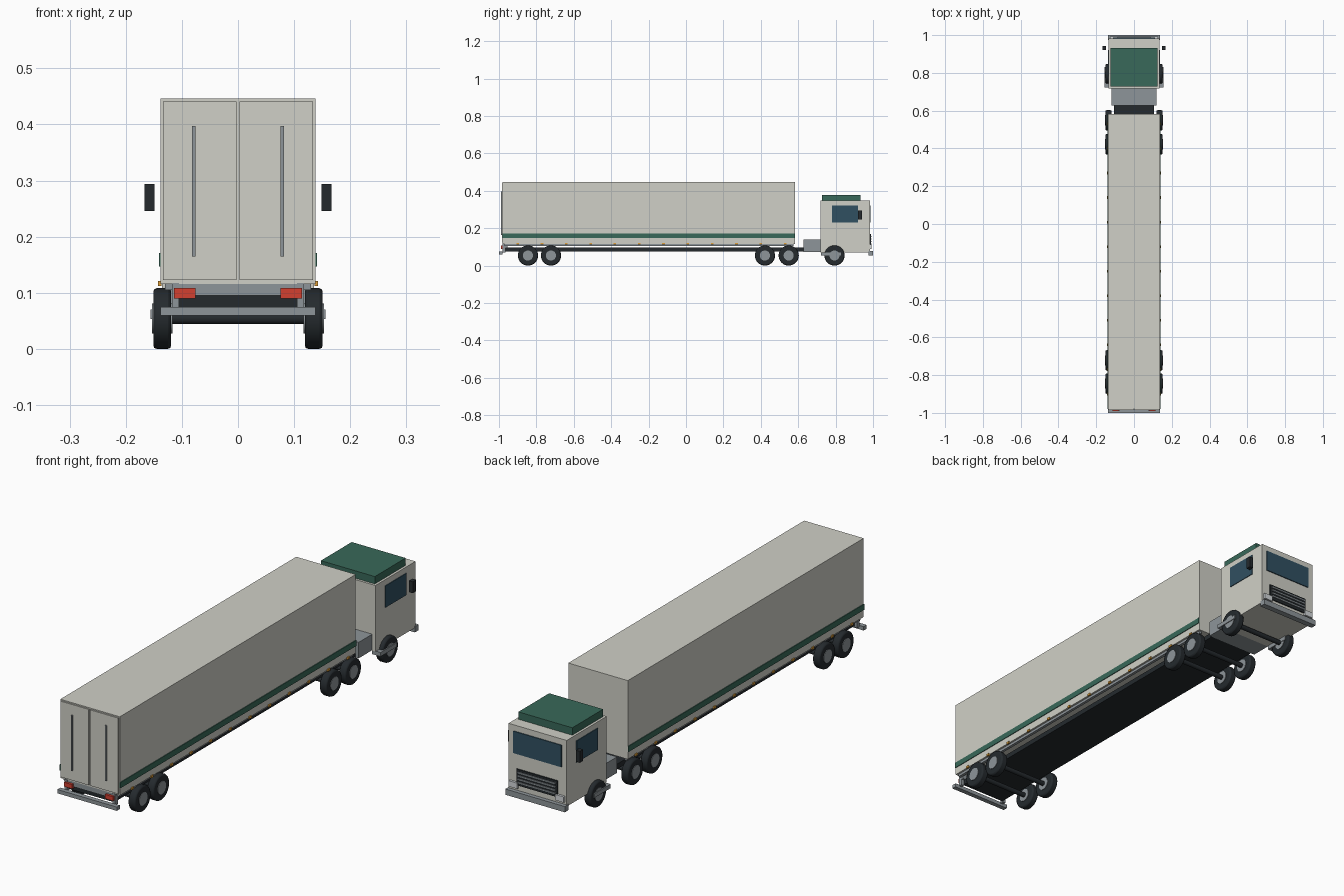
import bpy, math

if "Cube" in bpy.data.objects:
    bpy.data.objects.remove(bpy.data.objects["Cube"])

def mat(name, r, g, b):
    m = bpy.data.materials.new(name)
    m.diffuse_color = (r, g, b, 1)
    m.use_nodes = True
    m.node_tree.nodes["Principled BSDF"].inputs["Base Color"].default_value = m.diffuse_color
    return m

CREAM = mat("cream", 0.63, 0.63, 0.57)
GREEN = mat("green", 0.04, 0.14, 0.10)
DARK = mat("dark", 0.018, 0.023, 0.027)
STEEL = mat("steel", 0.27, 0.30, 0.32)
GLASS = mat("glass", 0.03, 0.08, 0.12)
RED = mat("red", 0.65, 0.05, 0.03)
AMBER = mat("amber", 0.75, 0.35, 0.04)
LAMP = mat("lamp", 0.65, 0.68, 0.70)

def box(name, x, y, z, m):
    """Box from (min, max) ranges."""
    bpy.ops.mesh.primitive_cube_add(
        size=1, location=[(a + b) / 2 for a, b in (x, y, z)])
    o = bpy.context.object
    o.name = name
    o.scale = [b - a for a, b in (x, y, z)]
    bpy.ops.object.transform_apply(location=False, rotation=False, scale=True)
    o.data.materials.append(m)
    return o

def pair(name, x, y, z, m):
    """The same box on both sides of the centre line."""
    box(name + "_right", x, y, z, m)
    box(name + "_left", (-x[1], -x[0]), y, z, m)

def cyl(name, x0, x1, y, z, r, m, bevel=0):
    """Cylinder lying along x."""
    bpy.ops.mesh.primitive_cylinder_add(
        vertices=32, radius=r, depth=x1 - x0, location=((x0 + x1) / 2, y, z),
        rotation=(0, math.pi / 2, 0))
    o = bpy.context.object
    o.name = name
    o.data.materials.append(m)
    if bevel:
        b = o.modifiers.new("shoulder", 'BEVEL')
        b.width, b.segments = bevel, 2
        b.limit_method, b.angle_limit = 'ANGLE', math.radians(40)
    bpy.ops.object.shade_smooth_by_angle(angle=math.radians(30))

# Trailer body with stripe and lower rails
box("trailer_body", (-.138, .138), (-.98, .583), (.116, .446), CREAM)
pair("trailer_stripe", (.137, .141), (-.98, .583), (.147, .171), GREEN)
pair("lower_rail", (.118, .13), (-.97, .575), (.105, .117), STEEL)
for i in range(12):
    y = -.9 + .13 * i
    pair(f"side_marker_{i}", (.136, .143), (y - .007, y + .007), (.112, .121), AMBER)

# Rear doors and lock bars
pair("rear_door", (.003, .134), (-.985, -.978), (.123, .441), CREAM)
pair("door_lock_bar", (.076, .082), (-.99, -.983), (.165, .397), STEEL)

# Chassis and rear end
box("chassis", (-.105, .105), (-.97, .635), (.075, .096), DARK)
box("rear_crossbeam", (-.118, .118), (-.98, -.955), (.095, .117), STEEL)
pair("bumper_bracket", (.105, .118), (-.982, -.965), (.07, .117), STEEL)
box("rear_bumper", (-.138, .138), (-1, -.98), (.059, .075), STEEL)
pair("tail_light", (.076, .114), (-.99, -.975), (.09, .108), RED)

# Axles and wheels
for i, y in enumerate((-.845, -.722, .422, .549, .794)):
    cyl(f"axle_{i}", -.125, .125, y, .054, .010, DARK)
    for side, s in (("right", 1), ("left", -1)):
        a, b = sorted((s * .119, s * .151))
        cyl(f"tyre_{i}_{side}", a, b, y, .054, .054, DARK, .006)
        a, b = sorted((s * .117, s * .153))
        cyl(f"hub_{i}_{side}", a, b, y, .054, .027, STEEL)

# Cab and roof deflector
box("cab", (-.135, .135), (.718, .983), (.07, .347), CREAM)
box("roof_deflector", (-.125, .125), (.728, .932), (.346, .378), GREEN)
box("rear_deck", (-.12, .12), (.628, .72), (.072, .139), STEEL)
box("windscreen", (-.112, .112), (.98, .987), (.23, .322), GLASS)
pair("side_window", (.13, .138), (.78, .92), (.231, .322), GLASS)
pair("mirror", (.149, .167), (.92, .942), (.246, .294), DARK)
pair("cab_step", (.115, .156), (.722, .83), (.053, .07), STEEL)

# Grille, headlights and nose bumper
box("grille", (-.095, .095), (.98, .988), (.1, .168), DARK)
for i in range(4):
    z = .112 + .014 * i
    box(f"grille_bar_{i}", (-.088, .088), (.986, .992), (z, z + .005), STEEL)
pair("headlight", (.088, .128), (.98, .993), (.088, .112), LAMP)
box("nose_bumper", (-.138, .138), (.975, 1), (.053, .077), STEEL)
